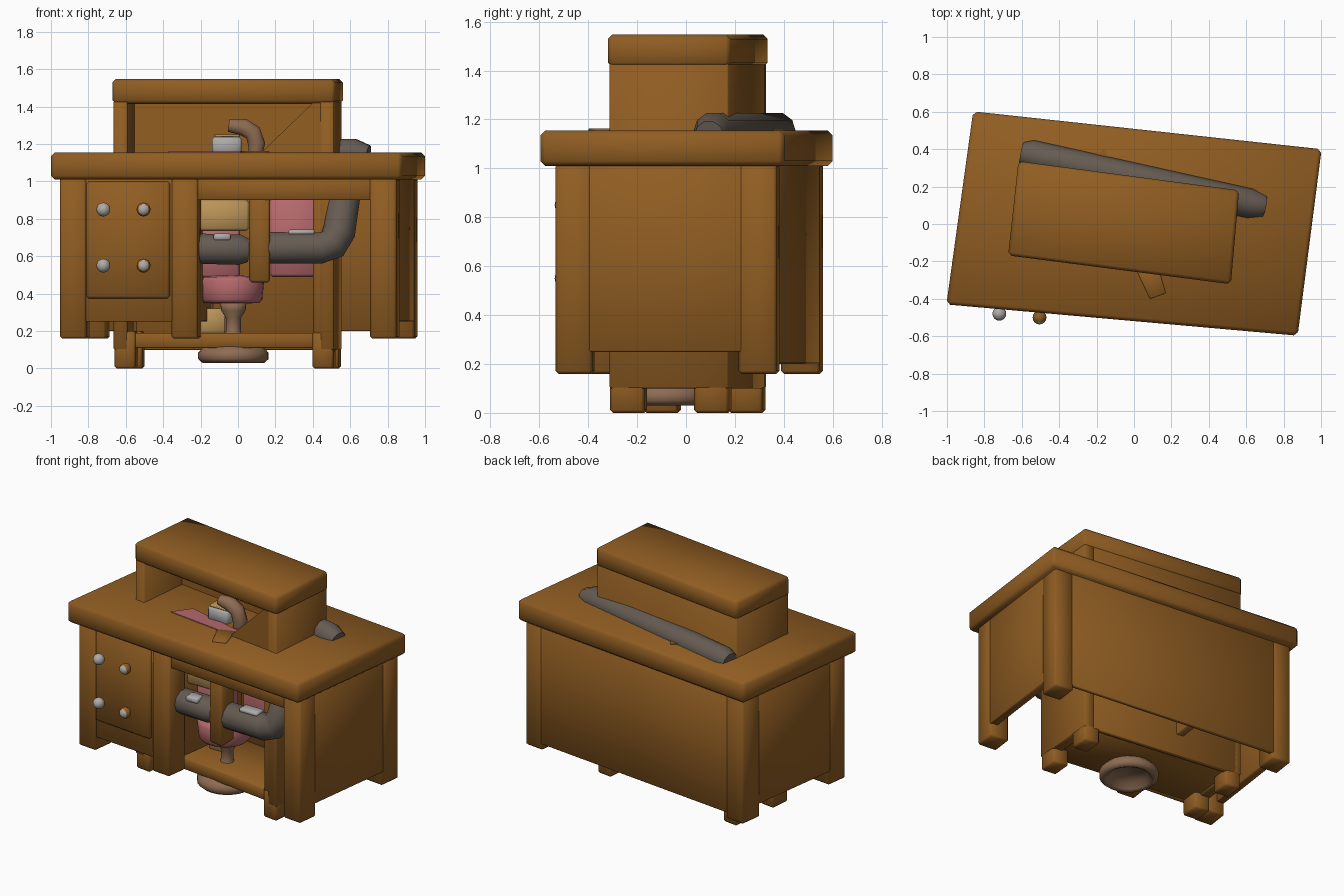
import bpy, bmesh, math
from mathutils import Vector

cube = bpy.data.objects.get("Cube")
if cube:
    bpy.data.objects.remove(cube, do_unlink=True)


def material(name, r, g, b):
    m = bpy.data.materials.new(name)
    m.use_nodes = True
    m.diffuse_color = (r, g, b, 1)
    bsdf = next(n for n in m.node_tree.nodes if n.type == 'BSDF_PRINCIPLED')
    bsdf.inputs["Base Color"].default_value = (r, g, b, 1)
    bsdf.inputs["Roughness"].default_value = 0.7
    return m


WOOD = material("brown wood", 0.28, 0.11, 0.016)
GREY = material("warm grey", 0.13, 0.105, 0.085)
PINK = material("dusty pink", 0.46, 0.14, 0.15)
TAN = material("tan", 0.27, 0.15, 0.085)
BEIGE = material("beige", 0.5, 0.3, 0.1)
SILVER = material("silver", 0.42, 0.41, 0.4)


def finish(name, bm, mat, smooth=True):
    bmesh.ops.recalc_face_normals(bm, faces=bm.faces)
    for f in bm.faces:
        f.smooth = smooth
    me = bpy.data.meshes.new(name)
    bm.to_mesh(me)
    bm.free()
    me.materials.append(mat)
    ob = bpy.data.objects.new(name, me)
    bpy.context.collection.objects.link(ob)
    return ob


def prism(name, pts, z0, z1, mat=WOOD, bevel=0.012):
    """Upright block over a plan outline: bevelled and smooth, or sharp and flat."""
    bm = bmesh.new()
    base = bm.faces.new([bm.verts.new((p[0], p[1], z0)) for p in pts])
    up = bmesh.ops.extrude_face_region(bm, geom=[base])["geom"]
    bmesh.ops.translate(bm, vec=(0, 0, z1 - z0),
                        verts=[v for v in up if isinstance(v, bmesh.types.BMVert)])
    if bevel:
        bmesh.ops.bevel(bm, geom=bm.edges[:], offset=bevel, segments=1,
                        affect='EDGES', clamp_overlap=True)
    return finish(name, bm, mat, bevel > 0)


def frame(fl, fr, br, bl):
    """Map (u, v) in a skewed plan rectangle to world x, y."""
    fl, fr, br, bl = map(Vector, (fl, fr, br, bl))
    return lambda u, v: fl.lerp(fr, u).lerp(bl.lerp(br, u), v)


def block(name, fr, u0, u1, v0, v1, z0, z1, mat=WOOD, bevel=0.012):
    pts = [fr(u0, v0), fr(u1, v0), fr(u1, v1), fr(u0, v1)]
    return prism(name, pts, z0, z1, mat, bevel)


def box(name, x0, x1, y0, y1, z0, z1, mat, bevel=0.015):
    return prism(name, [(x0, y0), (x1, y0), (x1, y1), (x0, y1)], z0, z1, mat, bevel)


def tube(name, pts, r, mat):
    """Rounded bolster along a path."""
    cu = bpy.data.curves.new(name, 'CURVE')
    cu.dimensions = '3D'
    cu.bevel_depth, cu.bevel_resolution, cu.use_fill_caps = r, 3, True
    s = cu.splines.new('POLY')
    s.points.add(len(pts) - 1)
    for i, p in enumerate(pts):
        s.points[i].co = (*p, 1)
        s.points[i].radius = 0.75 if i in (0, len(pts) - 1) else 1
    s.use_smooth = True
    cu.materials.append(mat)
    bpy.context.collection.objects.link(bpy.data.objects.new(name, cu))


def lathe(name, profile, cx, cy, mat, steps=24):
    bm = bmesh.new()
    vs = [bm.verts.new((r, 0, z)) for r, z in profile]
    es = [bm.edges.new(e) for e in zip(vs, vs[1:])]
    bmesh.ops.spin(bm, geom=vs + es, cent=(0, 0, 0), axis=(0, 0, 1),
                   angle=math.tau, steps=steps)
    bmesh.ops.remove_doubles(bm, verts=bm.verts, dist=0.0005)
    ob = finish(name, bm, mat)
    ob.location = (cx, cy, 0)


# Desk: top, legs, panels and drawer front
desk = frame((-1.003, -0.43), (0.875, -0.597), (1.003, 0.40), (-0.86, 0.602))
block("desk_top", desk, 0, 1, 0, 1, 1.01, 1.155, bevel=0.02)
for side, u in (("right", 0.022), ("left", 0.905)):
    block("front_leg_" + side, desk, u, u + 0.075, 0.06, 0.21, 0.16, 1.02)
    block("back_leg_" + side, desk, u, u + 0.075, 0.81, 0.965, 0.16, 1.02)
block("inner_leg", desk, 0.34, 0.415, 0.06, 0.21, 0.16, 1.02)
for side, u in (("right", 0.023), ("left", 0.949)):
    block("side_panel_" + side, desk, u, u + 0.03, 0.08, 0.94, 0.25, 1.02, bevel=0.005)
block("pedestal_inner_wall", desk, 0.38, 0.41, 0.08, 0.94, 0.25, 1.02, bevel=0.005)
block("back_panel", desk, 0.035, 0.965, 0.935, 0.963, 0.2, 1.02, bevel=0.005)
block("pedestal_front", desk, 0.03, 0.4, 0.07, 0.1, 0.25, 1.02, bevel=0.005)
block("drawer_front", desk, 0.098, 0.335, 0.05, 0.09, 0.375, 1.0)
block("kneehole_apron", desk, 0.4, 0.92, 0.08, 0.14, 0.9, 1.02, bevel=0.005)

# Drawer knobs: right column is wood with a silver front
for x, y in ((-0.72, -0.48), (-0.505, -0.5)):
    for z in (0.55, 0.85):
        bm = bmesh.new()
        bmesh.ops.create_uvsphere(bm, u_segments=16, v_segments=10, radius=0.037)
        knob = finish("drawer_knob", bm, SILVER)
        knob.location = (x, y, z)
        if x > -0.6:
            knob.data.materials.append(WOOD)
            for p in knob.data.polygons:
                p.material_index = int(p.normal.y > -0.7)

# Tall open cabinet standing through the desk
cab = frame((-0.673, -0.168), (0.518, -0.322), (0.562, 0.18), (-0.618, 0.336))
block("cabinet_top", cab, 0, 1, 0, 1, 1.415, 1.547, bevel=0.018)
block("cabinet_floor", cab, 0.02, 0.98, 0.04, 0.96, 0.11, 0.19, bevel=0.005)
block("cabinet_back", cab, 0.01, 0.99, 0.92, 0.985, 0.1, 1.43, bevel=0.005)
block("cabinet_upper_lining", cab, 0.05, 0.95, 0.72, 0.95, 1.1, 1.43, bevel=0)
for side, u in (("right", 0.006), ("left", 0.932)):
    block("cabinet_side_" + side, cab, u, u + 0.062, 0.015, 0.985, 0.1, 1.43, bevel=0.006)
for side, u in (("right", 0.008), ("left", 0.897)):
    for end, v in (("front", 0.017), ("back", 0.703)):
        block("cabinet_foot_%s_%s" % (end, side), cab, u, u + 0.095, v, v + 0.28, 0, 0.2)
block("cabinet_post", cab, 0.9, 0.99, 0.018, 0.2, 0.12, 1.1)

# Slanted cheek in the cabinet opening
bm = bmesh.new()
outline = ((0.665, 1.15), (0.985, 1.15), (0.985, 1.42), (0.9, 1.42))
rings = [[bm.verts.new((*cab(u, v), z)) for u, z in outline] for v in (0.02, 0.3)]
bm.faces.new(rings[0])
bm.faces.new(rings[1])
for i in range(4):
    j = (i + 1) % 4
    bm.faces.new((rings[0][i], rings[0][j], rings[1][j], rings[1][i]))
finish("slanted_cheek", bm, WOOD, smooth=False)

# Pedestal chair: hollow base, stem, seat, cushions and bolsters
lathe("chair_base", [(0.001, 0.08), (0.12, 0.075), (0.14, 0.04), (0.165, 0.03), (0.188, 0.05),
                     (0.188, 0.085), (0.16, 0.115), (0.06, 0.14), (0.04, 0.2), (0.04, 0.27),
                     (0.065, 0.31), (0.07, 0.35), (0.001, 0.37)], -0.025, -0.08, TAN)
lathe("round_seat", [(0.001, 0.345), (0.15, 0.35), (0.165, 0.37), (0.175, 0.47),
                     (0.16, 0.49), (0.001, 0.5)], -0.035, -0.09, PINK)
box("cushion_left", 0.17, 0.435, -0.2, 0.0, 0.49, 0.91, PINK)
box("cushion_right", -0.215, 0.01, -0.17, 0.0, 0.485, 0.76, PINK)
box("beige_pad", -0.24, 0.06, -0.26, -0.05, 0.735, 0.9, BEIGE)
box("beige_sheet", -0.22, -0.07, 0.0, 0.02, 0.19, 0.32, BEIGE, 0.004)
tube("back_bolster", [(-0.6, 0.38, 1.145), (-0.55, 0.37, 1.15), (0.62, 0.11, 1.15),
                      (0.695, 0.095, 1.135)], 0.081, GREY)
tube("arm_bolster_left", [(0.1, -0.33, 0.64), (0.17, -0.33, 0.645), (0.44, -0.34, 0.645),
                          (0.505, -0.33, 0.665), (0.54, -0.31, 0.73), (0.56, -0.27, 0.88),
                          (0.6, -0.1, 1.0)], 0.088, GREY)
tube("arm_bolster_right", [(-0.25, -0.31, 0.64), (-0.19, -0.31, 0.64),
                           (0.01, -0.31, 0.635), (0.06, -0.31, 0.63)], 0.085, GREY)
box("silver_clip_right", -0.13, -0.04, -0.385, -0.31, 0.685, 0.722, SILVER, 0.008)
box("silver_clip_left", 0.27, 0.41, -0.38, -0.3, 0.715, 0.743, SILVER, 0.008)

# Wooden brace and the small things in the opening
prism("brace", [(0.06, -0.4), (0.17, -0.42), (0.17, -0.28), (0.06, -0.26)], 0.46, 1.02)
prism("flat_slat", [(0.01, -0.24), (0.085, -0.4), (0.17, -0.37), (0.12, -0.2)], 1.14, 1.163,
      bevel=0.004)
prism("slat_tip", [(-0.21, 0.36), (-0.13, 0.35), (-0.16, 0.4)], 1.14, 1.161, bevel=0)
prism("pink_cloth", [cab(0.25, 0.03), cab(0.75, 0.03), cab(0.74, 0.16), cab(0.31, 0.28)],
      1.152, 1.16, PINK, 0)
box("small_cup", -0.14, 0.02, -0.14, -0.02, 1.14, 1.24, SILVER)
box("cup_lid", -0.125, 0.01, -0.13, -0.03, 1.238, 1.252, BEIGE, 0.003)
tube("hooked_handle", [(0.09, -0.12, 1.12), (0.1, -0.12, 1.2), (0.08, -0.12, 1.26),
                       (0.03, -0.12, 1.29), (-0.05, -0.12, 1.3)], 0.048, TAN)
